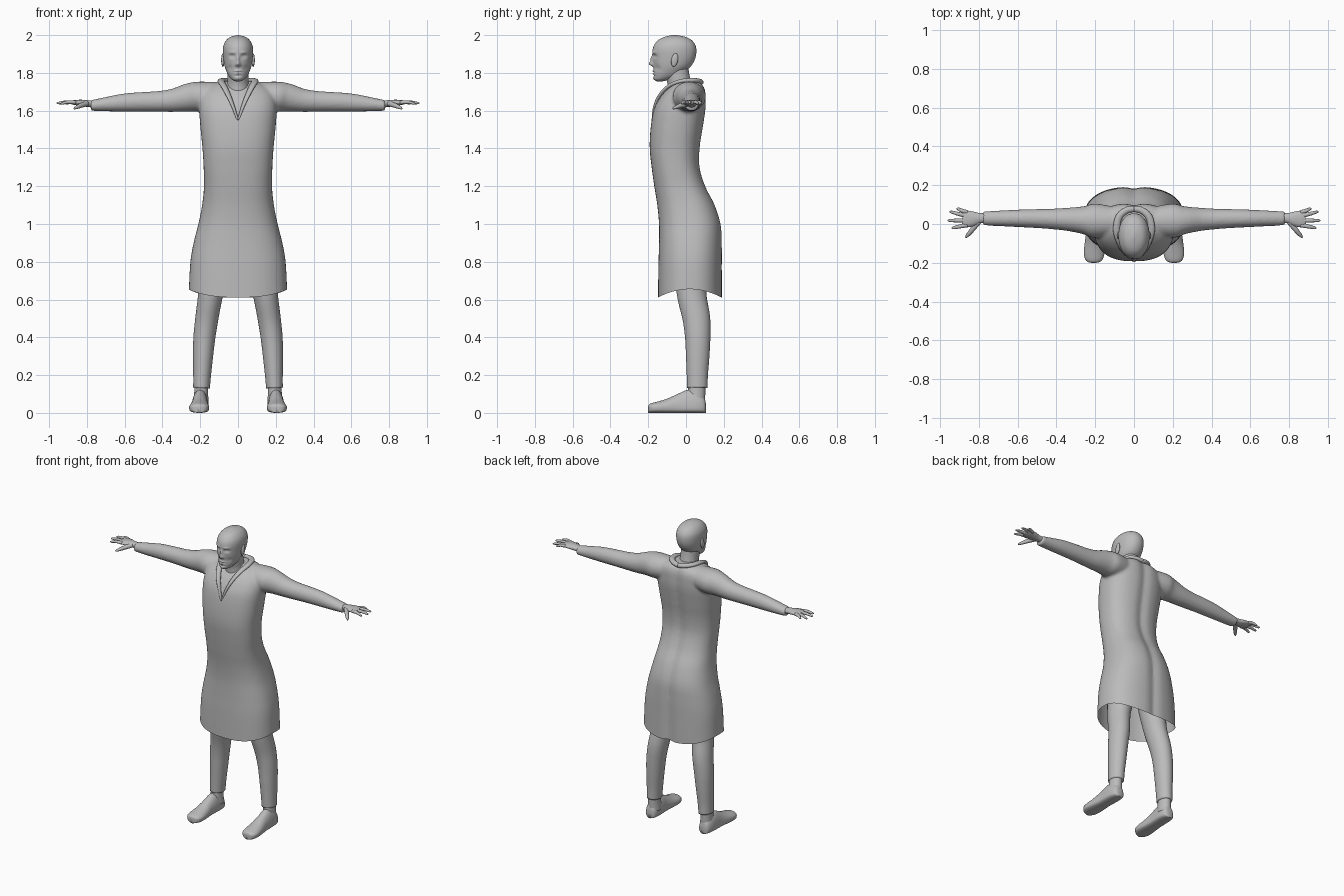
import bpy, bmesh, math
from mathutils import Vector

grey = bpy.data.materials.new("plain grey")
grey.diffuse_color = (0.5, 0.5, 0.5, 1)


def finish(name, bm):
    bmesh.ops.recalc_face_normals(bm, faces=bm.faces[:])
    me = bpy.data.meshes.new(name)
    bm.to_mesh(me)
    bm.free()
    me.materials.append(grey)
    for p in me.polygons:
        p.use_smooth = True
    ob = bpy.data.objects.new(name, me)
    bpy.context.collection.objects.link(ob)
    return ob


def smooth_keys(keys, sub):
    # Catmull-Rom interpolation of every column
    out = []
    for i in range(len(keys) - 1):
        a, b = keys[max(i - 1, 0)], keys[i]
        c, d = keys[i + 1], keys[min(i + 2, len(keys) - 1)]
        for j in range(sub):
            t = j / sub
            out.append([0.5 * (2 * q + (r - p) * t + (2 * p - 5 * q + 4 * r - s) * t * t
                               + (3 * q - p - 3 * r + s) * t ** 3)
                        for p, q, r, s in zip(a, b, c, d)])
    return out + [list(keys[-1])]


def skin(bm, rings):
    vs = [[bm.verts.new(p) for p in r] for r in rings]
    n = len(vs[0])
    for r0, r1 in zip(vs, vs[1:]):
        for i in range(n):
            bm.faces.new((r0[i], r0[(i + 1) % n], r1[(i + 1) % n], r1[i]))
    bm.faces.new(vs[0][::-1])
    bm.faces.new(vs[-1])


def stack(bm, keys, n, sub, e, dent=0.0):
    # horizontal rings: z, half width, front y, back y
    rings = []
    for z, w, f, b in smooth_keys(keys, sub):
        ring = []
        for i in range(n):
            a = 2 * math.pi * i / n
            c, s = math.cos(a), math.sin(a)
            x = w * math.copysign(abs(c) ** e, c)
            y = (f + b) / 2 + (b - f) / 2 * math.copysign(abs(s) ** e, s)
            if s > 0:
                y -= dent * math.exp(-(x / 0.03) ** 2)
            ring.append((x, y, z))
        rings.append(ring)
    skin(bm, rings)


def tube(bm, keys, side=1, ref=(0, 0, 1), n=24, sub=5):
    # swept ellipse: x, y, z, radius across, radius along ref
    ks = smooth_keys([(side * k[0], *k[1:]) for k in keys], sub)
    pts = [Vector(k[:3]) for k in ks]
    rings = []
    for i, k in enumerate(ks):
        t = (pts[min(i + 1, len(pts) - 1)] - pts[max(i - 1, 0)]).normalized()
        u = t.cross(Vector(ref)).normalized()
        v = u.cross(t)
        rings.append([pts[i] + u * k[3] * math.cos(2 * math.pi * j / n)
                      + v * k[4] * math.sin(2 * math.pi * j / n) for j in range(n)])
    skin(bm, rings)


# coat: torso and sleeves fused into one smooth skin
bm = bmesh.new()
stack(bm, [(0.55, .262, -.148, .192), (0.65, .26, -.148, .192), (0.8, .252, -.146, .192),
           (0.9, .235, -.143, .192), (1.0, .21, -.143, .186), (1.1, .19, -.152, .155),
           (1.2, .18, -.168, .105), (1.3, .182, -.182, .075), (1.4, .188, -.192, .075),
           (1.5, .198, -.188, .09), (1.6, .205, -.172, .105), (1.66, .2, -.145, .107),
           (1.7, .185, -.115, .105), (1.73, .15, -.085, .095), (1.755, .09, -.06, .07)],
      72, 5, 0.82, 0.012)
sleeve = [(.08, .015, 1.68, .07, .07), (.2, .017, 1.675, .088, .079), (.26, .02, 1.67, .072, .075),
          (.34, .024, 1.655, .06, .062), (.42, .026, 1.649, .053, .055), (.5, .028, 1.647, .049, .052),
          (.6, .029, 1.643, .045, .048), (.7, .029, 1.634, .04, .038), (.78, .029, 1.627, .036, .028)]
for s in (1, -1):
    tube(bm, sleeve, s, n=36)
coat = finish("coat", bm)
m = coat.modifiers.new("fuse", 'REMESH')
m.mode, m.voxel_size, m.use_smooth_shade = 'VOXEL', 0.009, True
m = coat.modifiers.new("relax", 'SMOOTH')
m.factor, m.iterations = 0.5, 5
fused = bpy.data.meshes.new_from_object(coat.evaluated_get(bpy.context.evaluated_depsgraph_get()))
coat.modifiers.clear()
coat.data = fused
bm = bmesh.new()
bm.from_mesh(fused)
# open hem that dips at the front and back
bmesh.ops.bisect_plane(bm, geom=bm.verts[:] + bm.edges[:] + bm.faces[:], dist=1e-5,
                       plane_co=(0, 0, .655), plane_no=(0, 0, 1), clear_inner=True)
for v in bm.verts:
    x, y, z = v.co
    k = min(max((.95 - z) / .295, 0), 1)
    v.co.z -= 0.045 * k * ((y - .02) / .17) ** 2
    # sunken V neckline
    if y < -.04 and z > 1.55 and abs(x) < (z - 1.55) * .36:
        v.co.y += 0.014
bm.to_mesh(fused)
bm.free()
if not fused.materials:
    fused.materials.append(grey)
for p in fused.polygons:
    p.use_smooth = True
    p.material_index = 0

# collar: folded edge around the neck and down the V
bm = bmesh.new()
for s in (1, -1):
    tube(bm, [(.002, -.176, 1.55, .006, .006), (.025, -.164, 1.62, .011, .008),
              (.05, -.138, 1.68, .015, .009), (.075, -.09, 1.73, .017, .01),
              (.09, -.03, 1.755, .018, .011), (.078, .035, 1.76, .018, .013),
              (.04, .07, 1.755, .017, .014), (0, .078, 1.75, .016, .014)], s, n=16)
finish("collar", bm)

# neck
bm = bmesh.new()
tube(bm, [(0, -.025, 1.66, .075, .07), (0, -.035, 1.74, .058, .062),
          (0, -.045, 1.79, .056, .062), (0, -.05, 1.85, .056, .06)], ref=(0, 1, 0), n=40)
finish("neck", bm)

# head, with the face pressed in and out by soft bumps: x, z, spread x, spread z, amount
bm = bmesh.new()
stack(bm, [(1.755, .012, -.155, -.125), (1.765, .033, -.168, -.08), (1.785, .05, -.171, -.03),
           (1.81, .062, -.171, 0), (1.84, .072, -.173, .03), (1.88, .078, -.176, .05),
           (1.92, .08, -.177, .055), (1.95, .075, -.167, .048), (1.975, .06, -.145, .028),
           (1.99, .04, -.115, -.002), (2.0, .006, -.075, -.045)], 112, 7, 0.95)
bumps = [(0, 1.848, .011, .012, -.022), (0, 1.873, .008, .018, -.012),
         (0, 1.81, .02, .005, -.007), (0, 1.796, .018, .005, -.006), (0, 1.803, .022, .002, .004),
         (0, 1.772, .018, .009, -.004), (0, 1.784, .02, .004, .003)]
for s in (1, -1):
    bumps += [(s * .03, 1.888, .014, .009, .013), (s * .03, 1.887, .009, .005, -.006),
              (s * .032, 1.908, .018, .006, -.006), (s * .012, 1.842, .006, .006, -.006),
              (s * .042, 1.825, .014, .016, .006)]
for v in bm.verts:
    if v.co.y < -.07:
        v.co.y += sum(k * math.exp(-((v.co.x - x) / sx) ** 2 - ((v.co.z - z) / sz) ** 2)
                      for x, z, sx, sz, k in bumps)
finish("head", bm)

foot = [(.105, .018, .05), (.095, .034, .085), (.06, .043, .115), (.01, .044, .122),
        (-.04, .044, .102), (-.1, .05, .075), (-.15, .053, .06), (-.18, .046, .052),
        (-.195, .032, .045), (-.2, .012, .034)]
for side, s in (("left", 1), ("right", -1)):
    # ear
    bm = bmesh.new()
    bmesh.ops.create_uvsphere(bm, u_segments=16, v_segments=12, radius=1)
    for v in bm.verts:
        x, y, z = v.co
        v.co = (s * .08 + x * .009, -.06 + y * .018 + z * .005, 1.868 + z * .036)
    finish(side + "_ear", bm)

    # hand: palm, four fingers and thumb
    bm = bmesh.new()
    tube(bm, [(.74, .03, 1.632, .026, .02), (.79, .03, 1.637, .026, .018),
              (.83, .027, 1.641, .038, .017), (.865, .026, 1.643, .043, .013),
              (.885, .027, 1.643, .034, .008)], s)
    for y0, tx, ty, tz in ((.06, .915, .078, 1.637), (.042, .95, .062, 1.638),
                           (.018, .96, .018, 1.64), (-.006, .94, -.02, 1.638)):
        x0 = .86
        tube(bm, [(x0, y0, 1.643, .011, .01), ((x0 + tx) / 2, (y0 + ty) / 2, 1.645, .01, .009),
                  (tx - .008, ty, tz, .007, .006), (tx, ty, tz, .002, .002)], s, n=12, sub=4)
    tube(bm, [(.8, .015, 1.637, .016, .014), (.83, -.025, 1.628, .013, .013),
              (.855, -.055, 1.617, .01, .009), (.868, -.07, 1.611, .004, .004)], s, n=12, sub=4)
    finish(side + "_hand", bm)

    # trouser leg
    bm = bmesh.new()
    tube(bm, [(.095, .02, .97, .09, .1), (.12, .022, .8, .083, .09), (.145, .03, .63, .066, .078),
              (.165, .055, .5, .061, .073), (.178, .062, .4, .058, .067), (.185, .062, .3, .053, .062),
              (.19, .06, .2, .047, .056), (.193, .06, .132, .044, .054)], s, ref=(0, 1, 0), n=32)
    finish(side + "_trouser_leg", bm)

    # ankle and foot
    bm = bmesh.new()
    tube(bm, [(.195, .055, .05, .04, .046), (.195, .056, .1, .037, .046), (.194, .058, .16, .036, .045)],
         s, ref=(0, 1, 0))
    rings = []
    for y, w, top in smooth_keys(foot, 4):
        xc = .2 + .007 * (.05 - y) / .25
        ring = []
        for i in range(32):
            a = 2 * math.pi * i / 32
            c, d = math.cos(a), math.sin(a)
            z = .03 + (top - .03) * d if d > 0 else .03 - .03 * abs(d) ** .5
            ring.append((s * (xc + w * c), y, z))
        rings.append(ring)
    skin(bm, rings)
    finish(side + "_foot", bm)
